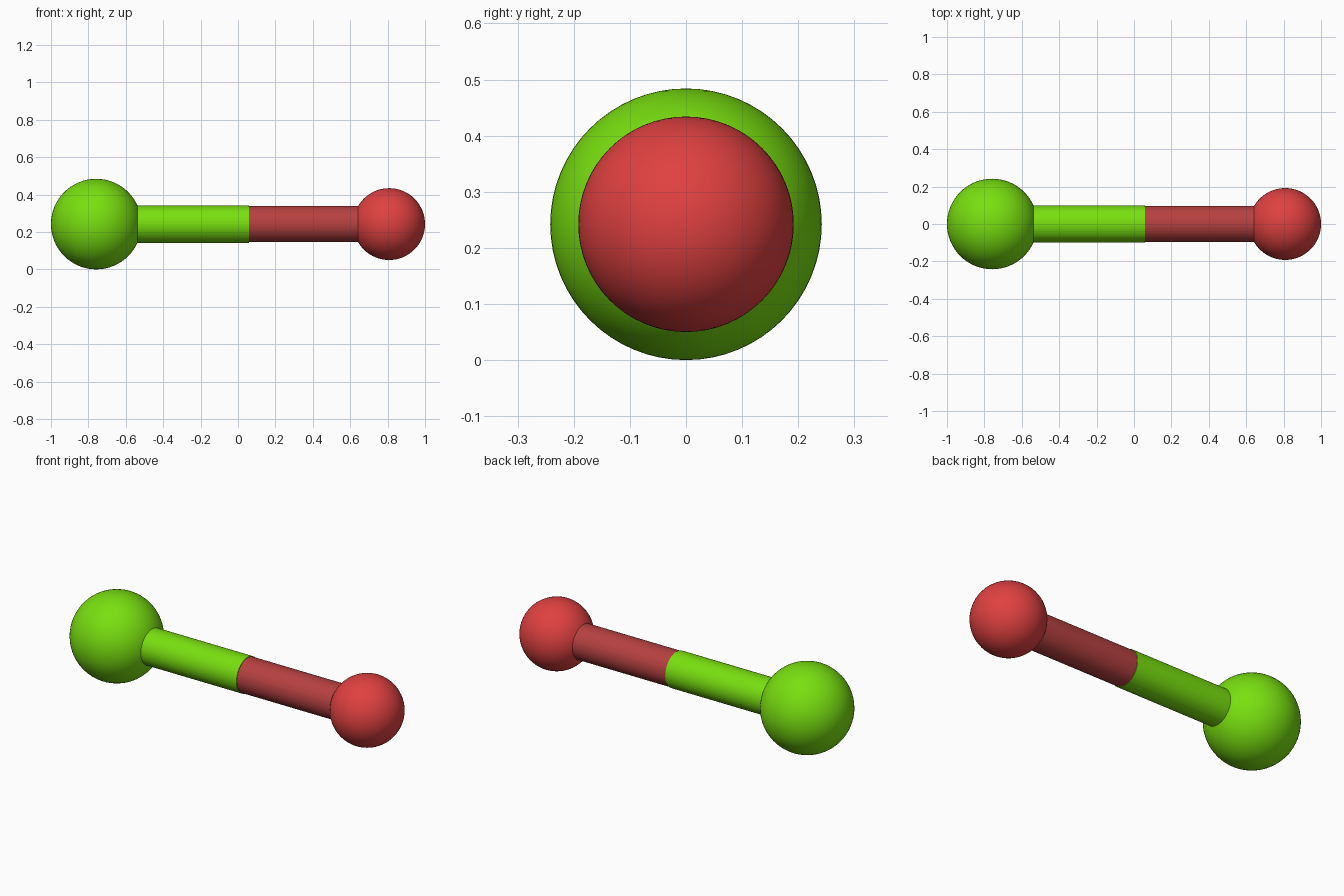
import bpy
import math

if "Cube" in bpy.data.objects:
    bpy.data.objects.remove(bpy.data.objects["Cube"])

AXIS_Z = 0.242  # height of the common centre line


def material(name, rgb):
    m = bpy.data.materials.new(name)
    m.diffuse_color = (*rgb, 1)
    m.use_nodes = True
    m.node_tree.nodes["Principled BSDF"].inputs["Base Color"].default_value = m.diffuse_color
    return m


green = material("bright green", (0.190, 0.740, 0.005))
red = material("bright red", (0.745, 0.052, 0.052))
dull_red = material("dull red", (0.470, 0.052, 0.052))


def ball(name, x, radius, mat):
    bpy.ops.mesh.primitive_uv_sphere_add(segments=64, ring_count=32, radius=radius,
                                         location=(x, 0, AXIS_Z))
    ob = bpy.context.object
    ob.name = name
    ob.data.materials.append(mat)
    bpy.ops.object.shade_smooth()


def rod(name, x0, x1, radius, mat):
    bpy.ops.mesh.primitive_cylinder_add(vertices=48, radius=radius, depth=x1 - x0,
                                        location=((x0 + x1) / 2, 0, AXIS_Z),
                                        rotation=(0, math.pi / 2, 0))
    ob = bpy.context.object
    ob.name = name
    ob.data.materials.append(mat)


# Large and small end balls
ball("large_ball", -0.758, 0.242, green)
ball("small_ball", 0.808, 0.192, red)

# Two-tone connecting rod, ends buried in the balls
rod("green_rod", -0.56, 0.06, 0.100, green)
rod("red_rod", 0.05, 0.66, 0.097, dull_red)
